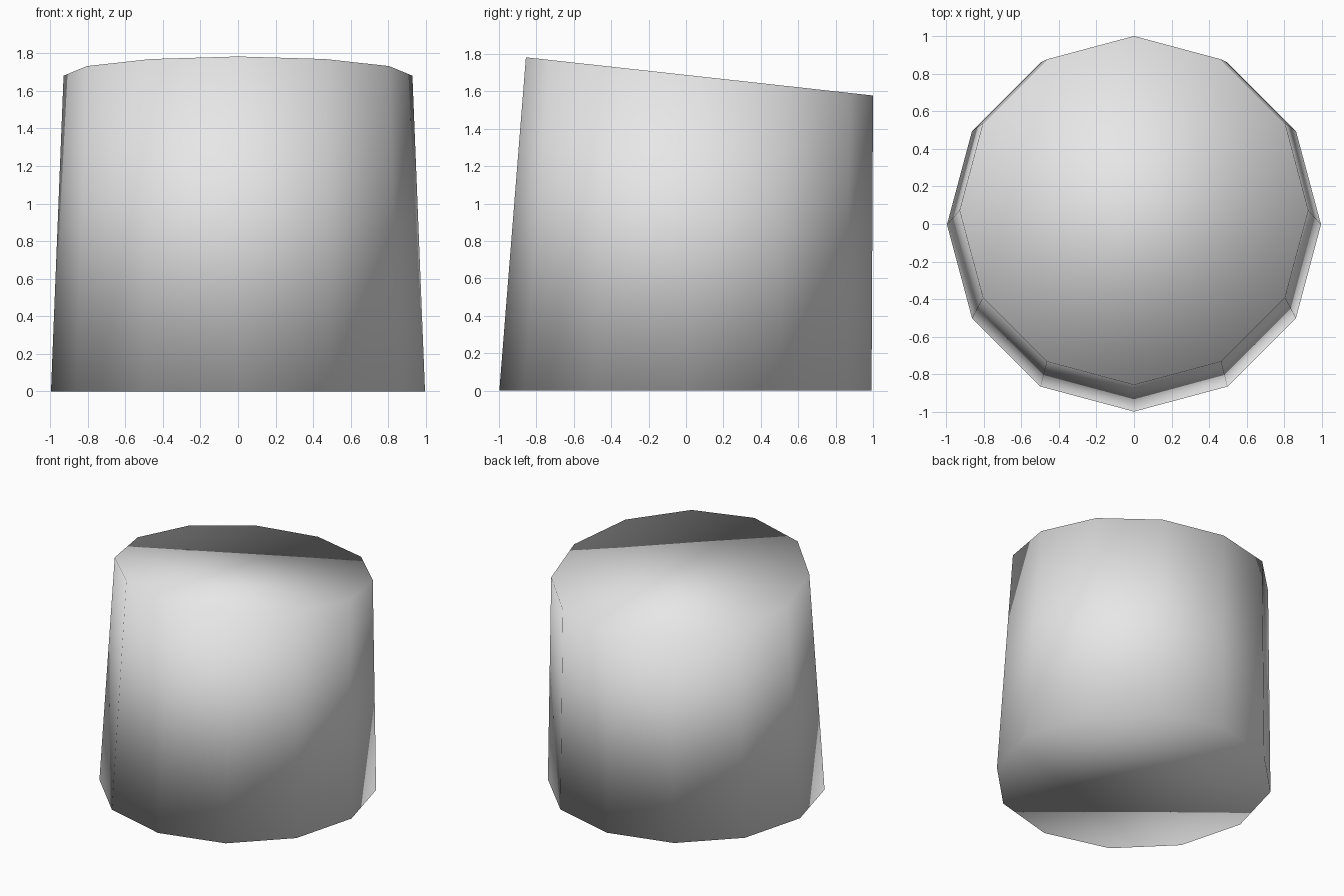
import bpy
import bmesh
from math import sin, cos, tau

if "Cube" in bpy.data.objects:
    bpy.data.objects.remove(bpy.data.objects["Cube"], do_unlink=True)

SIDES = 12


def make_material(name, colour):
    mat = bpy.data.materials.new(name)
    mat.use_nodes = True
    mat.diffuse_color = colour
    mat.node_tree.nodes["Principled BSDF"].inputs["Base Color"].default_value = colour
    return mat


def ring(bm, radius, centre_y, height, slope=0.0):
    """Ring of vertices whose height changes along y by the slope."""
    verts = []
    for i in range(SIDES):
        a = tau * i / SIDES
        y = radius * sin(a)
        verts.append(bm.verts.new((radius * cos(a), centre_y + y, height + slope * y)))
    return verts


# Tapered drum with a sloping top
bm = bmesh.new()
base = ring(bm, 0.995, -0.003, 0.0)
top = ring(bm, 0.928, 0.072, 1.68, slope=-0.11)
for i in range(SIDES):
    j = (i + 1) % SIDES
    bm.faces.new((base[i], base[j], top[j], top[i]))
bm.faces.new(top)
bm.faces.new(base[::-1])
for face in bm.faces:
    face.smooth = True

mesh = bpy.data.meshes.new("tapered_drum")
bm.to_mesh(mesh)
bm.free()
mesh.materials.append(make_material("light grey", (0.8, 0.8, 0.8, 1.0)))
drum = bpy.data.objects.new("tapered_drum", mesh)
bpy.context.collection.objects.link(drum)
